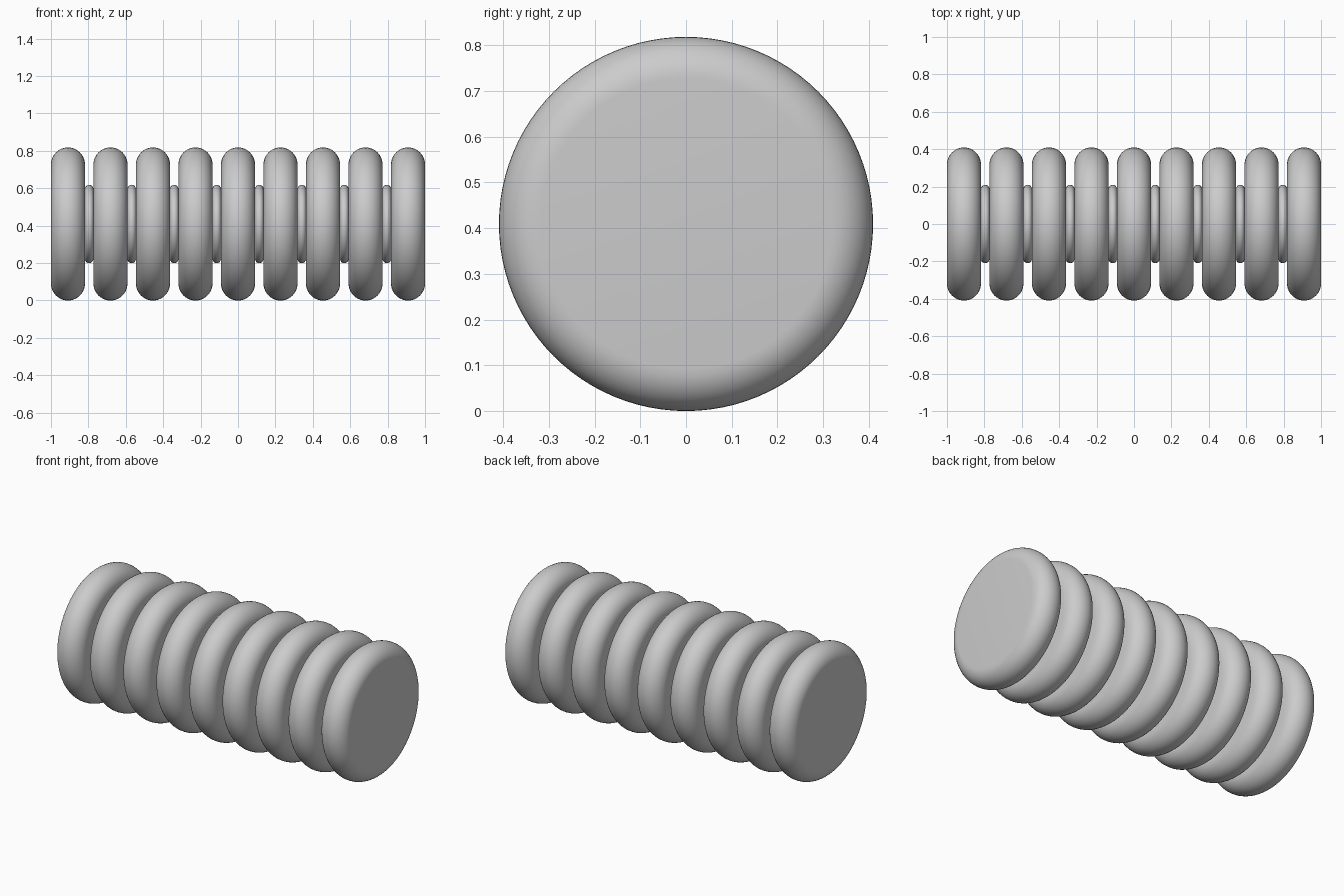
import bpy, bmesh, math
from mathutils import Matrix

cube = bpy.data.objects.get("Cube")
if cube:
    bpy.data.objects.remove(cube, do_unlink=True)

U = 1 / 22            # half the width of a rib is 2 U, a gap between ribs is 1 U
RIBS = 9
PITCH = 5 * U
AXIS_Z = 9 * U

grey = bpy.data.materials.new("plain grey")
grey.use_nodes = True
colour = (0.6, 0.6, 0.6, 1)
grey.diffuse_color = colour
grey.node_tree.nodes["Principled BSDF"].inputs["Base Color"].default_value = colour


def rounded_disc(name, x, flat_radius, edge_radius, steps, segments=96):
    """Disc along x with a half-round rim, made by spinning its profile."""
    bm = bmesh.new()
    profile = [bm.verts.new((-edge_radius, 0, 0))]
    for i in range(steps + 1):
        a = math.pi * i / steps
        profile.append(bm.verts.new((-edge_radius * math.cos(a), 0,
                                     flat_radius + edge_radius * math.sin(a))))
    profile.append(bm.verts.new((edge_radius, 0, 0)))
    edges = [bm.edges.new(pair) for pair in zip(profile, profile[1:])]
    bmesh.ops.spin(bm, geom=profile + edges, cent=(0, 0, 0), axis=(1, 0, 0),
                   angle=math.tau, steps=segments, use_duplicate=False)
    bmesh.ops.remove_doubles(bm, verts=bm.verts, dist=1e-5)
    bmesh.ops.recalc_face_normals(bm, faces=bm.faces)
    mesh = bpy.data.meshes.new(name)
    bm.to_mesh(mesh)
    bm.free()
    mesh.materials.append(grey)
    obj = bpy.data.objects.new(name, mesh)
    obj.location = (x, 0, AXIS_Z)
    bpy.context.collection.objects.link(obj)
    bpy.ops.object.select_all(action='DESELECT')
    obj.select_set(True)
    bpy.context.view_layer.objects.active = obj
    bpy.ops.object.shade_smooth_by_angle(angle=math.radians(30))


# Wide ribs with narrow round-edged spacers between them
for i in range(RIBS):
    x = (i - (RIBS - 1) / 2) * PITCH
    rounded_disc(f"rib_{i + 1}", x, 7 * U, 2 * U, 20)
    if i < RIBS - 1:
        rounded_disc(f"spacer_{i + 1}", x + PITCH / 2, 4.1 * U, U / 2, 10)
